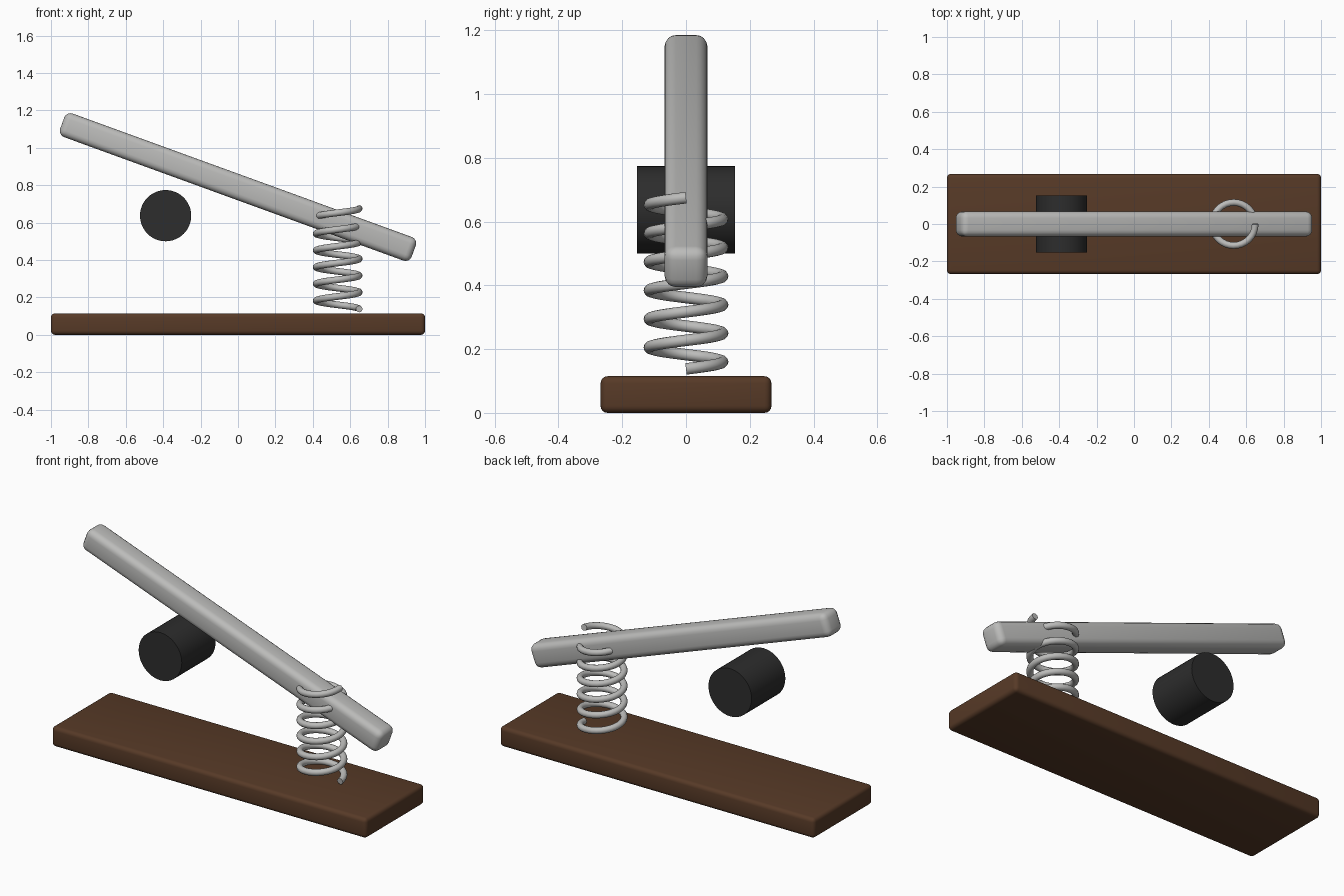
import bpy, math
from mathutils import Vector

if "Cube" in bpy.data.objects:
    bpy.data.objects.remove(bpy.data.objects["Cube"])


def material(name, rgb):
    m = bpy.data.materials.new(name)
    m.diffuse_color = (*rgb, 1)
    m.use_nodes = True
    m.node_tree.nodes["Principled BSDF"].inputs["Base Color"].default_value = m.diffuse_color
    return m


brown = material("dark wood brown", (0.095, 0.042, 0.02))
grey = material("light metal grey", (0.50, 0.50, 0.49))
black = material("charcoal", (0.026, 0.026, 0.026))


def finish(obj, name, mat, angle=40):
    obj.name = name
    obj.data.materials.append(mat)
    bpy.ops.object.select_all(action='DESELECT')
    obj.select_set(True)
    bpy.context.view_layer.objects.active = obj
    bpy.ops.object.shade_smooth_by_angle(angle=math.radians(angle))


def rounded_box(name, size, loc, bevel, mat, tilt=0):
    bpy.ops.mesh.primitive_cube_add(size=1, location=loc)
    obj = bpy.context.object
    obj.scale = size
    bpy.ops.object.transform_apply(location=False, rotation=False, scale=True)
    obj.rotation_euler.y = math.radians(tilt)
    mod = obj.modifiers.new("rounded edges", 'BEVEL')
    mod.width = bevel
    mod.segments = 4
    bpy.ops.object.modifier_apply(modifier=mod.name)
    finish(obj, name, mat)


# Wooden base and tilted lever
rounded_box("base_plank", (2.0, 0.536, 0.115), (0, 0, 0.0575), 0.022, brown)
rounded_box("lever_bar", (2.0, 0.134, 0.134), (0, 0, 0.79), 0.035, grey, tilt=20)

# Pivot roller under the lever
bpy.ops.mesh.primitive_cylinder_add(vertices=48, radius=0.137, depth=0.306,
                                    location=(-0.387, 0, 0.637),
                                    rotation=(math.pi / 2, 0, 0))
finish(bpy.context.object, "pivot_roller", black)

# Coil spring: round tube swept along a helix with flat capped ends
TURNS, STEPS, SIDES = 6, 32, 12
COIL_R, WIRE_R, BOTTOM, TOP = 0.115, 0.018, 0.138, 0.675
verts, faces = [], []
count = TURNS * STEPS + 1
for i in range(count):
    a = 2 * math.pi * i / STEPS
    out = Vector((math.cos(a), math.sin(a), 0))
    pitch = (TOP - BOTTOM) / (TURNS * 2 * math.pi)
    tangent = Vector((-COIL_R * math.sin(a), COIL_R * math.cos(a), pitch)).normalized()
    up = out.cross(tangent)
    centre = Vector((0.533, 0, BOTTOM + pitch * a)) + COIL_R * out
    for j in range(SIDES):
        b = 2 * math.pi * j / SIDES
        verts.append(centre + WIRE_R * (math.cos(b) * out + math.sin(b) * up))
for i in range(count - 1):
    for j in range(SIDES):
        p, q = i * SIDES + j, i * SIDES + (j + 1) % SIDES
        faces.append((p, p + SIDES, q + SIDES, q))
faces.append(tuple(range(SIDES)))
faces.append(tuple(reversed(range((count - 1) * SIDES, count * SIDES))))
mesh = bpy.data.meshes.new("coil_spring")
mesh.from_pydata(verts, [], faces)
spring = bpy.data.objects.new("coil_spring", mesh)
bpy.context.collection.objects.link(spring)
bpy.context.view_layer.objects.active = spring
# Make all normals face outward
bpy.ops.object.select_all(action='DESELECT')
spring.select_set(True)
bpy.ops.object.mode_set(mode='EDIT')
bpy.ops.mesh.select_all(action='SELECT')
bpy.ops.mesh.normals_make_consistent(inside=False)
bpy.ops.object.mode_set(mode='OBJECT')
finish(spring, "coil_spring", grey)
